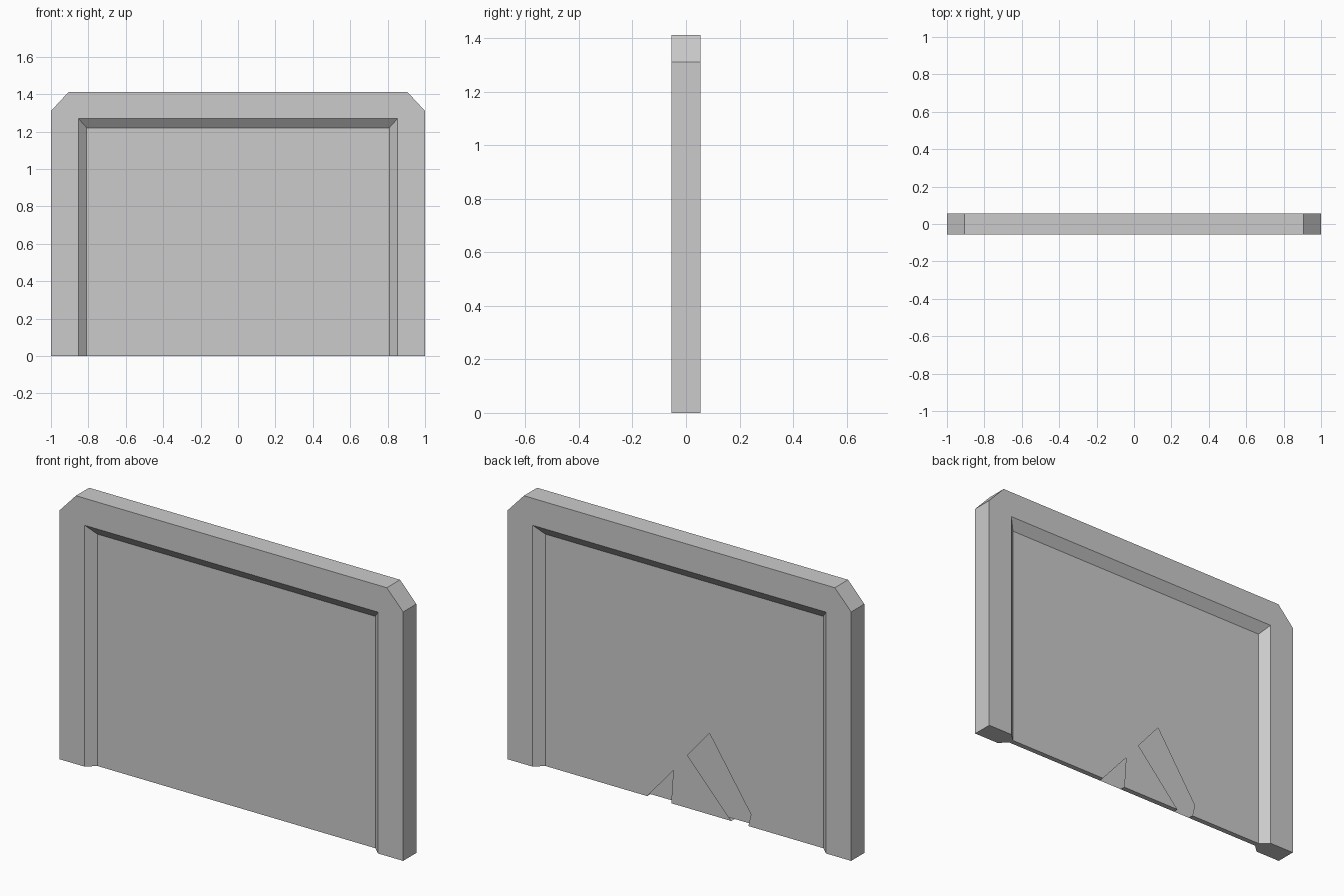
import bpy, bmesh

if "Cube" in bpy.data.objects:
    bpy.data.objects.remove(bpy.data.objects["Cube"])

HALF = 0.055     # half thickness of the frame
WEB = 0.014      # half thickness of the recessed panel

# Profiles as (x, z), running left foot -> over the top -> right foot
outer = [(-1, 0), (-1, 1.31), (-0.905, 1.412), (0.905, 1.412), (1, 1.31), (1, 0)]
rim = [(-0.854, 0), (-0.854, 1.27), (0.854, 1.27), (0.854, 0)]
inner = [(-0.809, 0), (-0.809, 1.22), (0.809, 1.22), (0.809, 0)]

# Broken-out openings in the back skin, both reaching the bottom edge
gap_a = [(0.216, 0), (0.064, 0.176), (0.076, 0)]
gap_b = [(-0.274, 0), (-0.018, 0.277), (-0.146, 0.428), (-0.388, 0.065), (-0.373, 0)]

bm = bmesh.new()


def face(points):
    return bm.faces.new([bm.verts.new(p) for p in points])


def at(profile, y):
    return [(x, y, z) for x, z in profile]


# Frame faces and sloped recess edges, front and back
for s in (-1, 1):
    face(at(outer + rim[::-1], s * HALF))
    a, b = at(rim, s * HALF), at(inner, s * WEB)
    for i in range(3):
        face([a[i], a[i + 1], b[i + 1], b[i]])

# Outer edge of the slab
a, b = at(outer, -HALF), at(outer, HALF)
for i in range(5):
    face([a[i], a[i + 1], b[i + 1], b[i]])

# Undersides of the two legs
for s in (-1, 1):
    foot = [(s, -HALF), (s * 0.854, -HALF), (s * 0.809, -WEB)]
    foot += [(x, -y) for x, y in reversed(foot)]
    face([(x, y, 0) for x, y in foot])

# Front panel is whole, back panel has the openings
front_base = [(gap_a[0]), gap_a[-1], gap_b[0], gap_b[-1]]
face(at(inner + front_base, -WEB))
face(at(inner + gap_a + gap_b, WEB))

# Underside of the panel, interrupted at the openings
for x0, x1 in ((0.809, 0.216), (0.076, -0.274), (-0.373, -0.809)):
    face([(x0, -WEB, 0), (x1, -WEB, 0), (x1, WEB, 0), (x0, WEB, 0)])

bmesh.ops.remove_doubles(bm, verts=bm.verts, dist=0.0005)
bmesh.ops.recalc_face_normals(bm, faces=bm.faces)

mesh = bpy.data.meshes.new("framed_slab")
bm.to_mesh(mesh)
bm.free()
bpy.context.collection.objects.link(bpy.data.objects.new("framed_slab", mesh))
